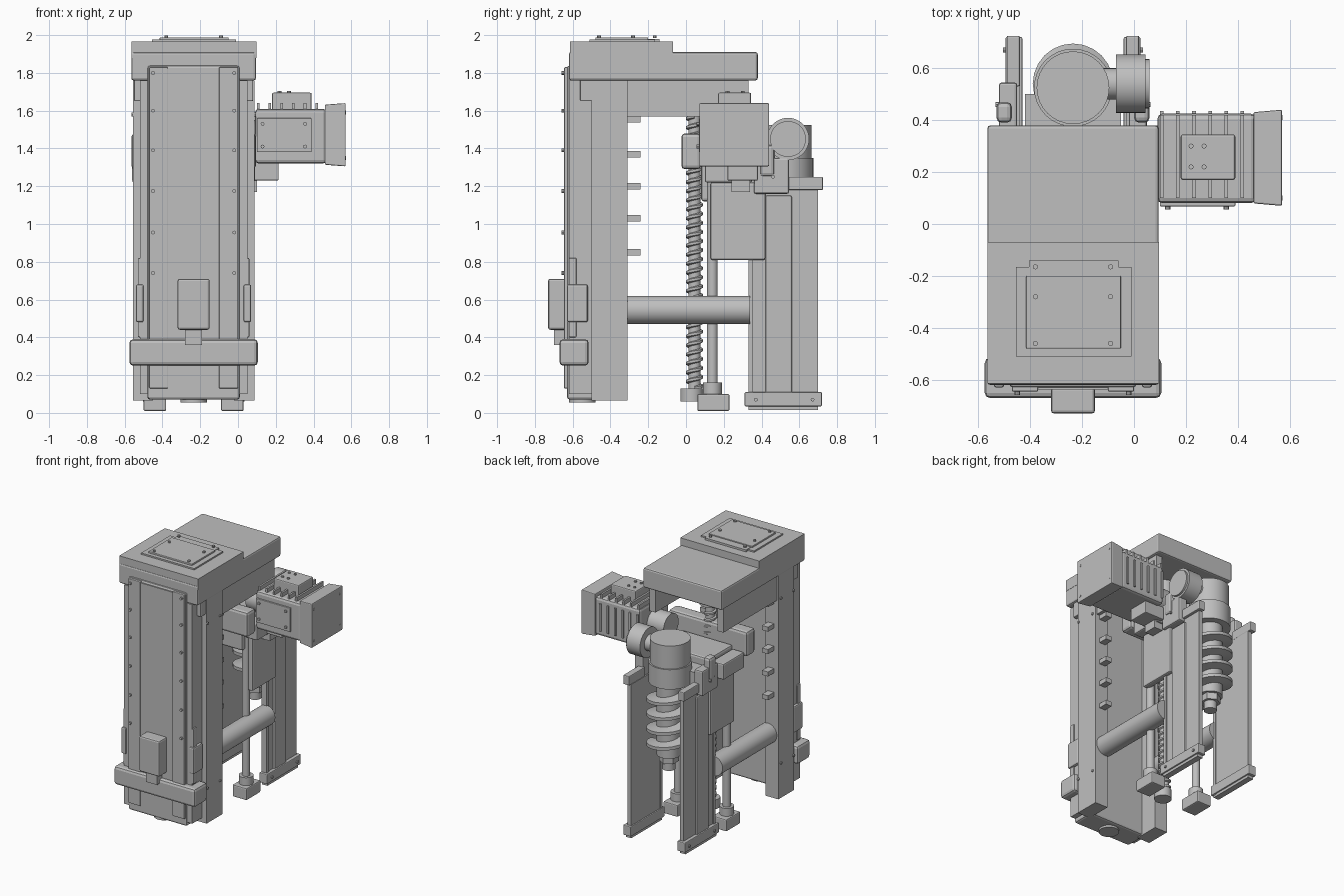
import bpy, bmesh, math
from mathutils import Vector

if "Cube" in bpy.data.objects:
    bpy.data.objects.remove(bpy.data.objects["Cube"], do_unlink=True)

grey = bpy.data.materials.new("machine grey")
grey.use_nodes = True
tone = (0.52, 0.52, 0.52, 1)
grey.diffuse_color = tone
grey.node_tree.nodes["Principled BSDF"].inputs["Base Color"].default_value = tone
MID = -0.235  # symmetry plane of the cabinet


def finish(name, bm, bevel=0.0, smooth=False):
    bmesh.ops.recalc_face_normals(bm, faces=bm.faces)
    mesh = bpy.data.meshes.new(name)
    bm.to_mesh(mesh)
    bm.free()
    mesh.materials.append(grey)
    ob = bpy.data.objects.new(name, mesh)
    bpy.context.collection.objects.link(ob)
    if bevel:
        mod = ob.modifiers.new("edges", "BEVEL")
        mod.width, mod.segments = bevel, 2
    if smooth:
        bpy.ops.object.select_all(action="DESELECT")
        ob.select_set(True)
        bpy.context.view_layer.objects.active = ob
        bpy.ops.object.shade_smooth_by_angle()
    return ob


def box(name, x, y, z, bevel=0.0, pair=False, taper=None):
    bm = bmesh.new()
    bmesh.ops.create_cube(bm, size=1)
    for v in bm.verts:
        v.co = Vector([lo + (hi - lo) * (c + 0.5) for (lo, hi), c in zip((x, y, z), v.co)])
    if taper:
        taper(bm)
    finish(name, bm, bevel)
    if pair:
        box(name + "_mirror", (2 * MID - x[1], 2 * MID - x[0]), y, z, bevel)


def rod(name, start, end, r, r2=None, sides=32, pair=False):
    a, b = Vector(start), Vector(end)
    bm = bmesh.new()
    bmesh.ops.create_cone(bm, cap_ends=True, segments=sides, radius1=r,
                          radius2=r if r2 is None else r2, depth=(b - a).length)
    turn = Vector((0, 0, 1)).rotation_difference(b - a).to_matrix()
    for v in bm.verts:
        v.co = turn @ v.co + (a + b) / 2
    finish(name, bm, smooth=sides > 8)
    if pair:
        flip = lambda p: (2 * MID - p[0], p[1], p[2])
        rod(name + "_mirror", flip(start), flip(end), r, r2, sides)


def bolt(name, p, axis, pair=False):
    p = Vector(p)
    rod(name, p, p + Vector(axis) * 0.014, 0.01, sides=8, pair=pair)


def helix(name, x, y, z0, z1, inner, outer, turns, thick, steps=24):
    # square section swept along a spiral
    bm = bmesh.new()
    last = None
    for i in range(turns * steps + 1):
        a = math.tau * i / steps
        z = z0 + (z1 - z0) * i / (turns * steps)
        section = ((inner, -thick), (outer, -thick / 2), (outer, thick / 2), (inner, thick))
        ring = [bm.verts.new((x + r * math.cos(a), y + r * math.sin(a), z + h)) for r, h in section]
        if last:
            for k in range(4):
                n = (k + 1) % 4
                bm.faces.new((last[k], last[n], ring[n], ring[k]))
        else:
            bm.faces.new(ring)
        last = ring
    bm.faces.new(last)
    finish(name, bm, smooth=True)


# Cabinet: front column, side posts and rungs
box("front_column", (-0.48, 0.01), (-0.63, -0.45), (0.07, 1.84), 0.015)
box("side_post", (-0.02, 0.087), (-0.5, -0.31), (0.065, 1.76), pair=True)
box("post_front_flange", (0.0, 0.05), (-0.62, -0.5), (0.1, 1.76), pair=True)
box("front_strip", (-0.1, 0.0), (-0.645, -0.62), (0.13, 1.83), 0.004, pair=True)
box("front_panel", (-0.37, -0.1), (-0.637, -0.62), (0.13, 1.82))
for z in (0.74, 0.955, 1.175, 1.39, 1.6, 1.8):
    bolt("strip_bolt", (-0.02, -0.645, z), (0, -1, 0), True)
for z in (0.85, 1.03, 1.2, 1.37, 1.555):
    box("rung", (0.0, 0.05), (-0.32, -0.24), (z - 0.017, z + 0.017), pair=True)
for y in (-0.49, -0.34):
    for z in (0.33, 1.58):
        bolt("post_bolt", (0.08, y, z), (1, 0, 0), True)

# Front band, latch box and side handles
box("front_band", (-0.575, 0.105), (-0.67, -0.515), (0.25, 0.39), 0.02)
box("latch_box", (-0.32, -0.15), (-0.73, -0.63), (0.44, 0.71), 0.012)
box("latch_neck", (-0.28, -0.19), (-0.7, -0.63), (0.36, 0.46))
box("side_handle", (0.03, 0.07), (-0.63, -0.52), (0.48, 0.68), 0.01, True)
box("side_handle_stem", (0.03, 0.06), (-0.62, -0.58), (0.4, 0.82), 0.006, True)
rod("column_foot", (MID, -0.55, 0.055), (MID, -0.55, 0.08), 0.07)

# Top cover with hatch
box("top_cover", (-0.565, 0.095), (-0.62, 0.38), (1.76, 1.91), 0.012)
box("raised_cover", (-0.565, 0.097), (-0.615, -0.07), (1.88, 1.965))
box("hatch_frame", (-0.455, -0.01), (-0.51, -0.165), (1.96, 1.976))
box("hatch_back", (-0.405, -0.06), (-0.2, -0.14), (1.96, 1.98))
box("hatch_lid", (-0.415, -0.05), (-0.48, -0.2), (1.97, 1.988), 0.004)
for y in (-0.46, -0.28, -0.165):
    bolt("hatch_bolt", (-0.09, y, 1.985), (0, 0, 1), True)
box("cover_side_wall", (0.025, 0.075), (-0.31, 0.33), (1.57, 1.78), pair=True)
box("cover_front_bracket", (0.01, 0.08), (-0.56, -0.45), (1.65, 1.77), 0.006, True)

# Lifting screw and guide rods
rod("screw_core", (MID, 0.045, 0.1), (MID, 0.045, 1.76), 0.033)
helix("screw_thread", MID, 0.045, 0.13, 1.57, 0.03, 0.045, 30, 0.013, 16)
rod("screw_foot", (MID, 0.03, 0.06), (MID, 0.03, 0.13), 0.06)
rod("screw_bearing", (MID, 0.045, 1.6), (MID, 0.045, 1.77), 0.075)
rod("guide_rod", (-0.03, 0.14, 0.1), (-0.03, 0.14, 1.3), 0.028, pair=True)
rod("guide_collar", (-0.03, 0.14, 0.1), (-0.03, 0.14, 0.16), 0.05, pair=True)
box("guide_foot", (-0.09, 0.03), (0.06, 0.23), (0.01, 0.1), 0.008, True)

# Lower cross beams and rear frames
rod("cross_beam", (0.0, -0.32, 0.545), (0.0, 0.34, 0.545), 0.075, pair=True)
box("rear_panel", (-0.03, 0.0), (0.33, 0.7), (0.03, 1.18), pair=True)
box("rear_panel_rib", (-0.03, 0.015), (0.42, 0.56), (0.1, 1.15), 0.008, True)
box("rear_panel_edge", (-0.035, 0.01), (0.33, 0.355), (0.03, 1.15), pair=True)
box("rear_base_bar", (-0.04, 0.025), (0.31, 0.72), (0.035, 0.11), 0.006, True)
box("rear_base_pad", (-0.03, 0.015), (0.33, 0.7), (0.015, 0.04), pair=True)
box("rear_top_bar", (-0.03, 0.02), (0.53, 0.725), (1.18, 1.25), 0.006, True)
for y in (0.37, 0.67):
    bolt("base_bolt", (0.02, y, 0.07), (1, 0, 0), True)

# Carriage
box("carriage_beam", (-0.565, 0.095), (-0.025, 0.08), (1.29, 1.48), 0.02)
box("carriage_block", (-0.45, -0.02), (0.08, 0.37), (1.12, 1.36), 0.015)
box("carriage_side_plate", (-0.02, 0.03), (0.13, 0.42), (0.81, 1.22), 0.01, True)
box("carriage_side_cover", (-0.01, 0.09), (0.1, 0.35), (1.22, 1.34), 0.01, True)
box("spindle_bracket", (-0.02, 0.05), (0.36, 0.545), (1.16, 1.35), 0.01, True)
box("bracket_upright", (0.0, 0.06), (0.39, 0.47), (1.25, 1.42), 0.02, True)
bolt("bracket_bolt", (0.05, 0.46, 1.25), (1, 0, 0), True)
box("spindle_mount", (-0.42, -0.05), (0.34, 0.5), (1.17, 1.3))

# Spindle with spiral blade
rod("spindle_housing", (MID, 0.525, 1.2), (MID, 0.525, 1.35), 0.15)
rod("spindle_motor", (MID, 0.525, 1.35), (MID, 0.525, 1.525), 0.14)
rod("spindle_core", (MID, 0.54, 0.65), (MID, 0.54, 1.22), 0.085)
helix("spindle_blade", MID, 0.54, 0.72, 1.17, 0.08, 0.155, 4, 0.024)
rod("spindle_nut", (MID, 0.54, 0.6), (MID, 0.54, 0.68), 0.07, sides=6)
rod("spindle_tip", (MID, 0.54, 0.54), (MID, 0.54, 0.6), 0.045)
rod("side_drum", (-0.07, 0.54, 1.45), (0.045, 0.54, 1.45), 0.112)
rod("side_drum_cap", (0.04, 0.54, 1.45), (0.06, 0.54, 1.45), 0.095)
rod("drum_shaft", (-0.2, 0.54, 1.45), (-0.06, 0.54, 1.45), 0.06)

# Drive motor
box("motor_body", (0.09, 0.47), (0.08, 0.425), (1.32, 1.61), 0.02)


def narrow(bm):
    for v in bm.verts:
        if v.co.x < 0.5:
            v.co.y = 0.255 + (v.co.y - 0.255) * 0.95
            v.co.z = 1.475 + (v.co.z - 1.475) * 0.95


box("motor_shroud", (0.46, 0.57), (0.07, 0.44), (1.305, 1.64), 0.006, taper=narrow)
for i in range(6):
    x = 0.1 + i * 0.062
    box("motor_fin", (x, x + 0.014), (0.1, 0.42), (1.6, 1.64))
    box("motor_rear_fin", (x, x + 0.014), (0.42, 0.435), (1.36, 1.57))
box("motor_plate", (0.1, 0.39), (0.068, 0.085), (1.38, 1.56), 0.003)
for x in (0.13, 0.355):
    for z in (1.41, 1.53):
        bolt("plate_bolt", (x, 0.07, z), (0, -1, 0))
box("terminal_box", (0.18, 0.39), (0.17, 0.345), (1.6, 1.695), 0.008)
for x in (0.22, 0.27):
    for y in (0.22, 0.3):
        bolt("terminal_bolt", (x, y, 1.69), (0, 0, 1))
for y in (0.1, 0.41):
    for z in (1.35, 1.59):
        bolt("shroud_bolt", (0.558, y, z), (1, 0, 0))
box("motor_foot", (0.05, 0.215), (0.22, 0.38), (1.23, 1.33), 0.006)
box("motor_foot_step", (0.02, 0.1), (0.24, 0.34), (1.17, 1.24))
rod("motor_coupling", (-0.05, 0.25, 1.46), (0.1, 0.25, 1.46), 0.09)
